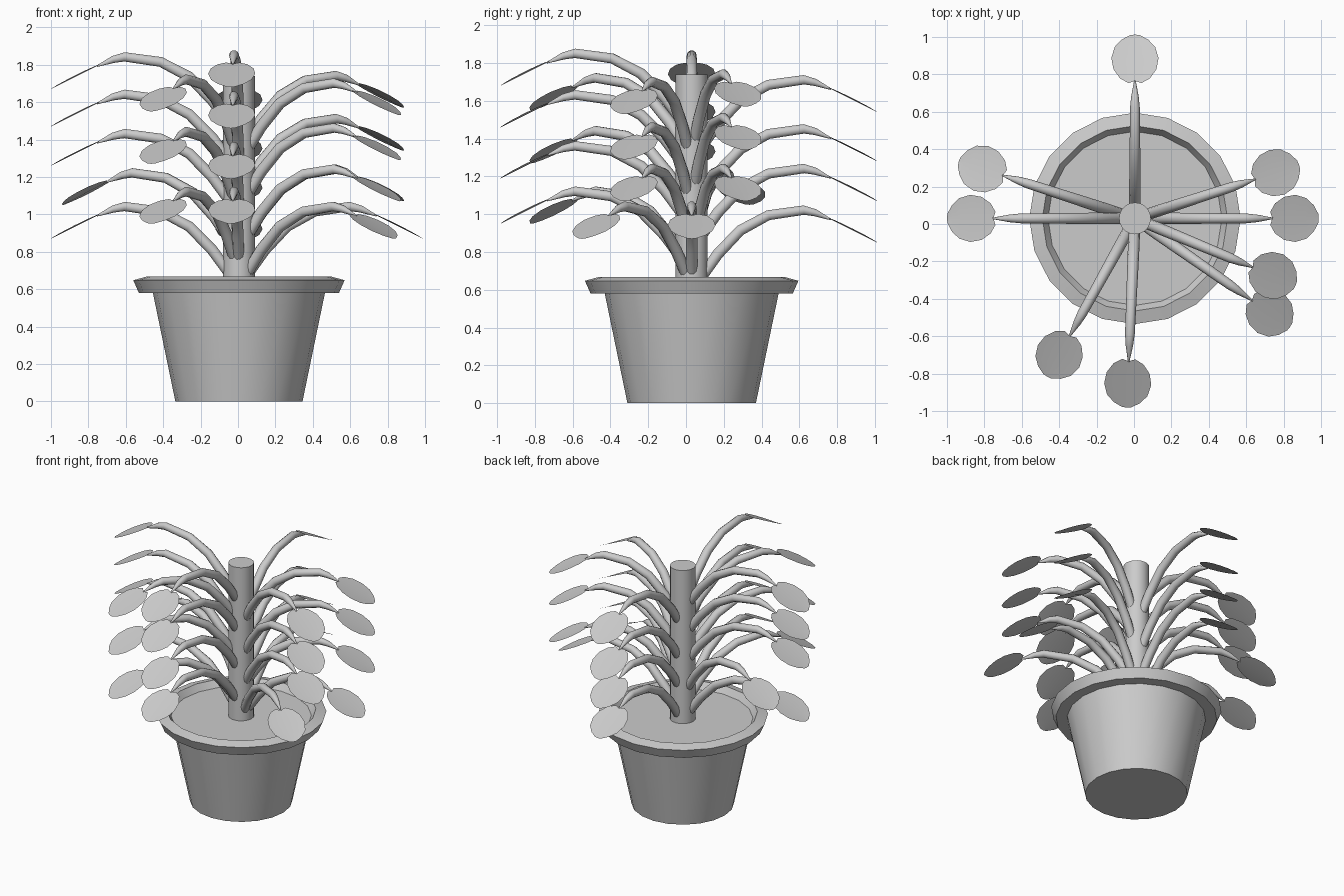
import bpy, bmesh
from math import sin, cos, pi, radians
from mathutils import Vector

if "Cube" in bpy.data.objects:
    bpy.data.objects.remove(bpy.data.objects["Cube"])

CENTRE = Vector((0.005, 0.03, 0))


def finish(name, bm, angle=40):
    bmesh.ops.recalc_face_normals(bm, faces=bm.faces)
    me = bpy.data.meshes.new(name)
    bm.to_mesh(me)
    bm.free()
    ob = bpy.data.objects.new(name, me)
    bpy.context.collection.objects.link(ob)
    bpy.ops.object.select_all(action='DESELECT')
    ob.select_set(True)
    bpy.context.view_layer.objects.active = ob
    bpy.ops.object.shade_smooth_by_angle(angle=radians(angle))
    return ob


def bridge(bm, rings):
    for a, b in zip(rings, rings[1:]):
        n = len(a)
        for i in range(n):
            j = (i + 1) % n
            bm.faces.new((a[i], a[j], b[j], b[i]))


def lathe(name, profile, sides):
    """Revolve (radius, z) points and cap both ends."""
    bm = bmesh.new()
    rings = [[bm.verts.new(CENTRE + Vector((r * cos(2 * pi * i / sides), r * sin(2 * pi * i / sides), z)))
              for i in range(sides)] for r, z in profile]
    bridge(bm, rings)
    bm.faces.new(rings[0])
    bm.faces.new(rings[-1])
    return finish(name, bm, 30)


# Pot with sloped rim and recessed soil, and the upright trunk
lathe("pot", [(0.34, 0), (0.46, 0.58), (0.535, 0.58), (0.565, 0.648),
              (0.495, 0.667), (0.465, 0.62)], 20)
lathe("trunk", [(0.085, 0.6), (0.085, 1.74)], 20)

# Leaf stalk centreline: distance out, height relative to the leaf tip, thickness
STALK = [(0.04, -0.20, 0.030), (0.14, -0.06, 0.031), (0.26, 0.065, 0.030), (0.41, 0.145, 0.028),
         (0.60, 0.172, 0.026), (0.66, 0.158, 0.020), (0.745, 0.122, 0.004)]
# Half outline of the blade: distance along midrib, half width
BLADE = [(-0.012, 0.035), (0.012, 0.08), (0.06, 0.115), (0.12, 0.126),
         (0.18, 0.108), (0.22, 0.07), (0.245, 0.025)]


def leaf(index, azimuth, tip_z, scale):
    a = radians(azimuth)
    out, side, up = Vector((cos(a), sin(a), 0)), Vector((-sin(a), cos(a), 0)), Vector((0, 0, 1))
    base = CENTRE + up * tip_z
    # Stalk
    bm = bmesh.new()
    pts = [base + out * r * scale + up * z for r, z, _ in STALK]
    rings = []
    for k, p in enumerate(pts):
        t = (pts[min(k + 1, len(pts) - 1)] - pts[max(k - 1, 0)]).normalized()
        n = t.cross(side)
        rings.append([bm.verts.new(p + (side * cos(2 * pi * i / 10) + n * sin(2 * pi * i / 10)) * STALK[k][2])
                      for i in range(10)])
    bridge(bm, rings)
    bm.faces.new(rings[0])
    bm.faces.new(rings[-1])
    finish(f"leaf_stalk_{index}", bm, 50)
    # Blade: two halves slightly folded along the midrib
    bm = bmesh.new()
    start = base + out * 0.742 * scale + up * 0.124
    end = base + out * (0.742 * scale + 0.248)
    along = (end - start).normalized()
    normal = along.cross(side)
    if normal.z < 0:
        normal.negate()
    length = (end - start).length / 0.248
    mid = [bm.verts.new(start + along * max(x, 0) * length) for x, _ in BLADE]
    tip = bm.verts.new(end)
    for s in (1, -1):
        edge = [bm.verts.new(start + along * x * length + side * s * w + normal * w * 0.06)
                for x, w in BLADE]
        for k in range(len(BLADE) - 1):
            bm.faces.new((mid[k], mid[k + 1], edge[k + 1], edge[k]))
        bm.faces.new((mid[-1], tip, edge[-1]))
    finish(f"leaf_blade_{index}", bm, 60)


# Columns of leaves: direction, length factor, tip heights
COLUMNS = [
    (90, 0.99, (1.54, 1.28, 1.07, 0.85)),
    (180, 1.02, (1.67, 1.47, 1.26, 0.87)),
    (162, 1.0, (1.05,)),
    (-92.5, 1.03, (1.68, 1.46, 1.19, 0.95)),
    (-119, 0.97, (1.55, 1.27, 0.95)),
    (18, 0.91, (1.57, 1.34, 1.07)),
    (0, 0.99, (0.87,)),
    (-22.5, 0.92, (1.53, 1.29, 1.07)),
    (-35, 1.03, (0.87,)),
]
count = 0
for azimuth, scale, heights in COLUMNS:
    for tip_z in heights:
        count += 1
        leaf(count, azimuth, tip_z, scale)
